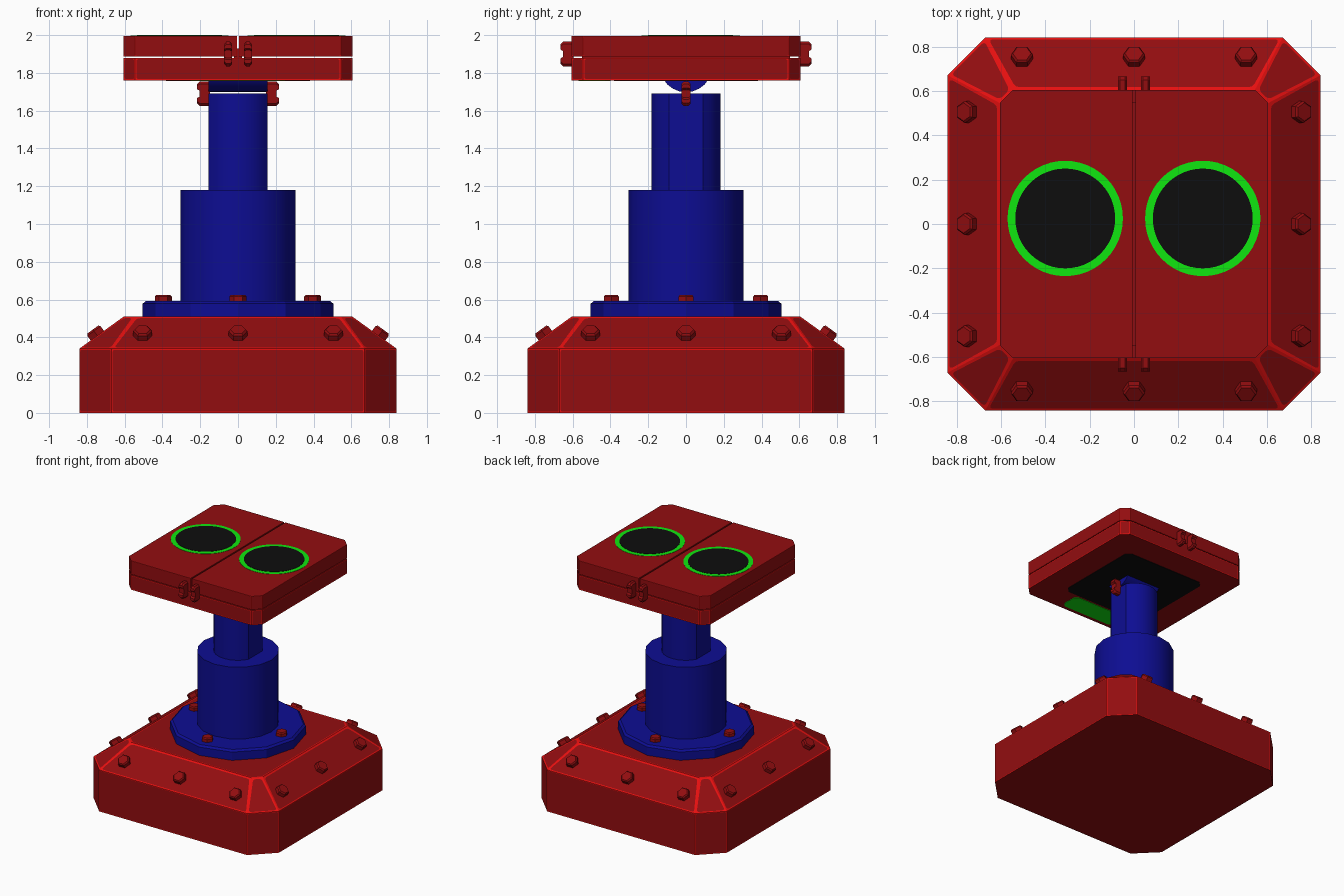
import bpy, bmesh, math
from mathutils import Vector, Matrix

if "Cube" in bpy.data.objects:
    bpy.data.objects.remove(bpy.data.objects["Cube"])


def material(name, rgb):
    m = bpy.data.materials.new(name)
    m.diffuse_color = (*rgb, 1)
    m.use_nodes = True
    m.node_tree.nodes["Principled BSDF"].inputs["Base Color"].default_value = m.diffuse_color
    return m


RED = material("dark red", (0.29, 0.004, 0.005))
BRIGHT = material("bright red", (0.8, 0.005, 0.005))
BLUE = material("deep blue", (0.004, 0.004, 0.29))
GREEN = material("green", (0.005, 0.8, 0.005))
BLACK = material("black", (0.004, 0.004, 0.004))


def finish(bm, name, mats, smooth=0):
    bmesh.ops.recalc_face_normals(bm, faces=bm.faces[:])
    me = bpy.data.meshes.new(name)
    bm.to_mesh(me)
    bm.free()
    for m in mats:
        me.materials.append(m)
    ob = bpy.data.objects.new(name, me)
    bpy.context.collection.objects.link(ob)
    if smooth:
        bpy.ops.object.select_all(action='DESELECT')
        bpy.context.view_layer.objects.active = ob
        ob.select_set(True)
        bpy.ops.object.shade_smooth_by_angle(angle=math.radians(smooth))
    return ob


def loft(loops):
    """Closed solid through a stack of equal-length point loops."""
    bm = bmesh.new()
    rows = [[bm.verts.new(p) for p in loop] for loop in loops]
    n = len(rows[0])
    for a, b in zip(rows, rows[1:]):
        for i in range(n):
            j = (i + 1) % n
            bm.faces.new((a[i], a[j], b[j], b[i]))
    bm.faces.new(rows[0][::-1])
    bm.faces.new(rows[-1])
    bmesh.ops.recalc_face_normals(bm, faces=bm.faces[:])
    bm.normal_update()
    return bm


def octagon(h, c, z):
    """Square of half size h with corners cut back to c."""
    return [(x, y, z) for x, y in ((c, -h), (h, -c), (h, c), (c, h),
                                   (-c, h), (-h, c), (-h, -c), (-c, -h))]


def circle(r, z, n, flat=9, cx=0, cy=0):
    return [(cx + max(-flat, min(flat, r * math.cos(2 * math.pi * i / n))),
             cy + r * math.sin(2 * math.pi * i / n), z) for i in range(n)]


def frame_panels(bm, width):
    """Inset faces for bright edge trim with rounded panel corners."""
    for f in bm.faces[:]:
        w = width(f)
        if not w:
            continue
        ring = bmesh.ops.inset_individual(bm, faces=[f], thickness=w)["faces"]
        for r in ring:
            r.material_index = 1
        bmesh.ops.bevel(bm, geom=list(f.verts), affect='VERTICES', offset=w,
                        segments=2, profile=0.5, material=1)


# Base: straight skirt, sloped shoulder, cut corners
bm = loft([octagon(0.84, 0.67, 0), octagon(0.84, 0.67, 0.34),
           octagon(0.605, 0.545, 0.51)])


def base_trim(f):
    if abs(f.normal.z) > 0.95:
        return 0.012 if f.normal.z > 0 else 0
    return 0.018 if f.normal.z > 0.3 else 0.009


frame_panels(bm, base_trim)
finish(bm, "base", [RED, BRIGHT])


# Hexagonal bolts
def bolt(name, pos, normal, r, h):
    bm = loft([circle(r, -0.01, 6), circle(r, h * 0.75, 6), circle(r * 0.82, h, 6)])
    rot = Vector(normal).to_track_quat('Z', 'Y').to_matrix().to_4x4()
    bm.transform(Matrix.Translation(pos) @ rot)
    finish(bm, name, [RED])


for side in range(4):
    turn = Matrix.Rotation(side * math.pi / 2, 3, 'Z')
    for x in (-0.505, 0, 0.505):
        bolt("shoulder_bolt", turn @ Vector((x, -0.745, 0.409)),
             turn @ Vector((0, -0.17, 0.235)), 0.05, 0.04)
    bolt("flange_bolt", turn @ Vector((0, -0.395, 0.59)), (0, 0, 1), 0.045, 0.035)

# Flange and telescopic column
finish(loft([circle(0.505, 0.505, 12), circle(0.505, 0.578, 12),
             circle(0.488, 0.592, 12)]), "flange", [BLUE])
finish(loft([circle(0.305, 0.58, 16), circle(0.305, 1.18, 16)]),
       "lower_column", [BLUE], 35)
finish(loft([circle(0.182, 1.17, 24, 0.157), circle(0.182, 1.69, 24, 0.157)]),
       "upper_column", [BLUE], 30)

# Knuckle: half-round joint under the head
arc = [(0.14 * math.cos(a), max(1.698, 1.838 - 0.14 * math.sin(a)))
       for a in (math.pi * i / 12 for i in range(1, 12))]
finish(loft([[(x, y, z) for y, z in arc] for x in (-0.157, 0.157)]),
       "knuckle", [BLUE], 30)


# Clamps: small C-shaped brackets, profile in (outward, up)
CLAMP = [(-0.01, -0.065), (0.045, -0.065), (0.06, -0.05), (0.06, -0.03),
         (0.047, -0.02), (0.047, 0.02), (0.06, 0.03), (0.06, 0.05),
         (0.045, 0.065), (-0.01, 0.065)]


def clamp(name, pos, angle, width):
    loops = []
    for s, k in ((-1, 0.8), (-0.5, 1), (0.5, 1), (1, 0.8)):
        loops.append([(o, s * width / 2, z * k) for o, z in CLAMP])
    bm = loft(loops)
    bm.transform(Matrix.Translation(pos) @ Matrix.Rotation(angle, 4, 'Z'))
    finish(bm, name, [RED])


for s in (-1, 1):
    clamp("knuckle_clamp", (s * 0.157, 0, 1.69), 0 if s > 0 else math.pi, 0.05)
    for x in (-0.052, 0.052):
        clamp("head_clamp", (x, s * 0.605, 1.90), s * math.pi / 2, 0.042)


# Head: lower tray and two upper half plates
def head_trim(f):
    return 0.01 if abs(f.normal.z) < 0.5 and abs(f.normal.x) < 0.99 or \
        abs(f.normal.z) < 0.5 and abs(f.calc_center_median().x) > 0.5 else 0


bm = loft([octagon(0.605, 0.545, 1.76), octagon(0.605, 0.545, 1.88)])
frame_panels(bm, head_trim)
finish(bm, "head_tray", [RED, BRIGHT])

for s in (-1, 1):
    outline = [(0.006, -0.605), (0.545, -0.605), (0.605, -0.545),
               (0.605, 0.545), (0.545, 0.605), (0.006, 0.605)]
    bm = loft([[(s * x, y, z) for x, y in outline] for z in (1.887, 1.996)])
    frame_panels(bm, lambda f: head_trim(f) * 0.5)
    finish(bm, "head_half", [RED, BRIGHT])
    # Round pads with a coloured rim
    cx, cy = s * 0.31, 0.025
    finish(loft([circle(0.26, 1.99, 48, 9, cx, cy), circle(0.26, 1.998, 48, 9, cx, cy)]),
           "pad_rim", [GREEN])
    finish(loft([circle(0.225, 1.992, 48, 9, cx, cy), circle(0.225, 2.0, 48, 9, cx, cy)]),
           "pad", [BLACK])

# Spine between the halves
finish(loft([[(x, y, z) for x, y in ((-0.02, -0.55), (0.02, -0.55), (0.02, 0.55),
       (-0.02, 0.55))] for z in (1.875, 1.93)]), "seam_spine", [RED])

# Underside panels
finish(loft([octagon(0.38, 0.34, z) for z in (1.756, 1.762)]),
       "underside_panel", [BLACK])
tab = [(-0.25, -0.54), (-0.22, -0.57), (0.22, -0.57), (0.25, -0.54),
       (0.25, -0.43), (0.22, -0.4), (-0.22, -0.4), (-0.25, -0.43)]
finish(loft([[(x, y, z) for x, y in tab] for z in (1.756, 1.762)]),
       "underside_tab", [GREEN])
